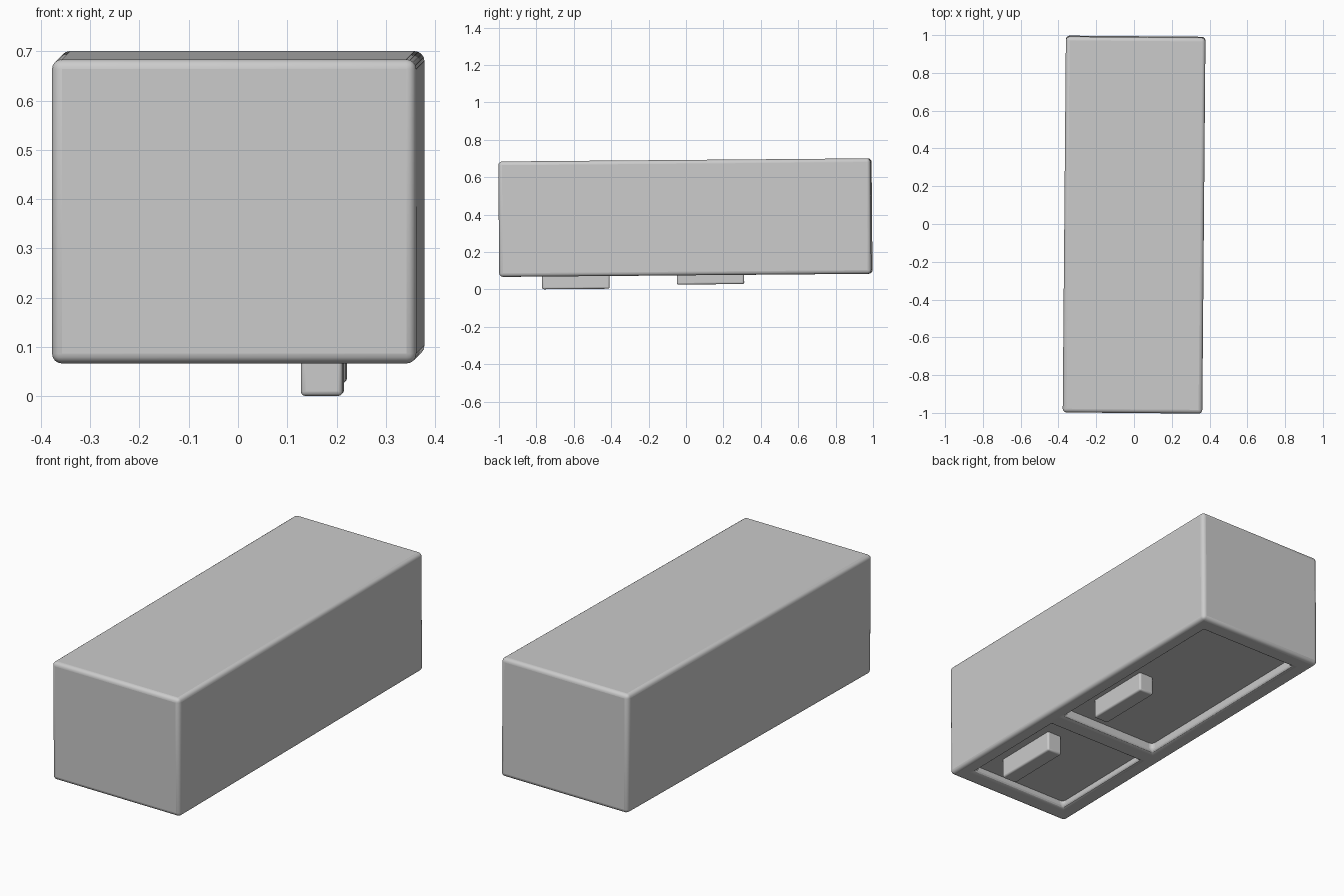
import bpy, bmesh
from mathutils import Matrix

if "Cube" in bpy.data.objects:
    bpy.data.objects.remove(bpy.data.objects["Cube"])

# The whole model lies slightly skewed: small pitch and yaw
TILT = Matrix.Rotation(-0.0085, 4, 'Z') @ Matrix.Rotation(0.0085, 4, 'X')
BOTTOM, TOP = 0.075, 0.692


def box(name, x, y, z, bevel=0.0, segments=3):
    """Box from (min, max) ranges, optionally with a rounded bevel."""
    bm = bmesh.new()
    bmesh.ops.create_cube(bm, size=1.0)
    for v in bm.verts:
        for i, r in enumerate((x, y, z)):
            v.co[i] = r[0] if v.co[i] < 0 else r[1]
    me = bpy.data.meshes.new(name)
    bm.to_mesh(me)
    bm.free()
    ob = bpy.data.objects.new(name, me)
    bpy.context.collection.objects.link(ob)
    ob.matrix_world = TILT
    if bevel:
        add_bevel(ob, bevel, segments)
    return ob


def add_bevel(ob, width, segments):
    m = ob.modifiers.new("Round", 'BEVEL')
    m.width = width
    m.segments = segments
    m.limit_method = 'ANGLE'


# Cabinet body, lying face down
body = box("cabinet_body", (-0.369, 0.37), (-0.995, 0.995), (BOTTOM, TOP))

# name, y range, recess depth, handle y range, handle bottom
doors = [
    ("freezer", (-0.895, -0.30), 0.036, (-0.767, -0.407), 0.007),
    ("fridge", (-0.195, 0.895), 0.05, (-0.047, 0.313), 0.026),
]
DOOR_X = (-0.28, 0.285)
parts = [body]

for name, ys, depth, hy, hz in doors:
    floor = BOTTOM + depth
    # Recess cut into the face
    cutter = box(name + "_cutter", DOOR_X, ys, (-0.1, floor + 0.025))
    cutter.hide_render = True
    cutter.hide_set(True)
    cut = body.modifiers.new("Recess", 'BOOLEAN')
    cut.operation = 'DIFFERENCE'
    cut.solver = 'EXACT'
    cut.object = cutter
    # Door panel inside the frame
    parts.append(box(name + "_door", (DOOR_X[0] - 0.01, DOOR_X[1] + 0.01),
                     (ys[0] - 0.01, ys[1] + 0.01), (floor, floor + 0.04)))
    # Handle bar
    parts.append(box(name + "_handle", (0.134, 0.219), hy,
                     (hz, floor + 0.01), 0.009))

add_bevel(body, 0.02, 4)

# Smooth shading with sharp corners kept
bpy.ops.object.select_all(action='DESELECT')
for ob in parts:
    ob.select_set(True)
bpy.context.view_layer.objects.active = body
bpy.ops.object.shade_smooth_by_angle(angle=0.7)
